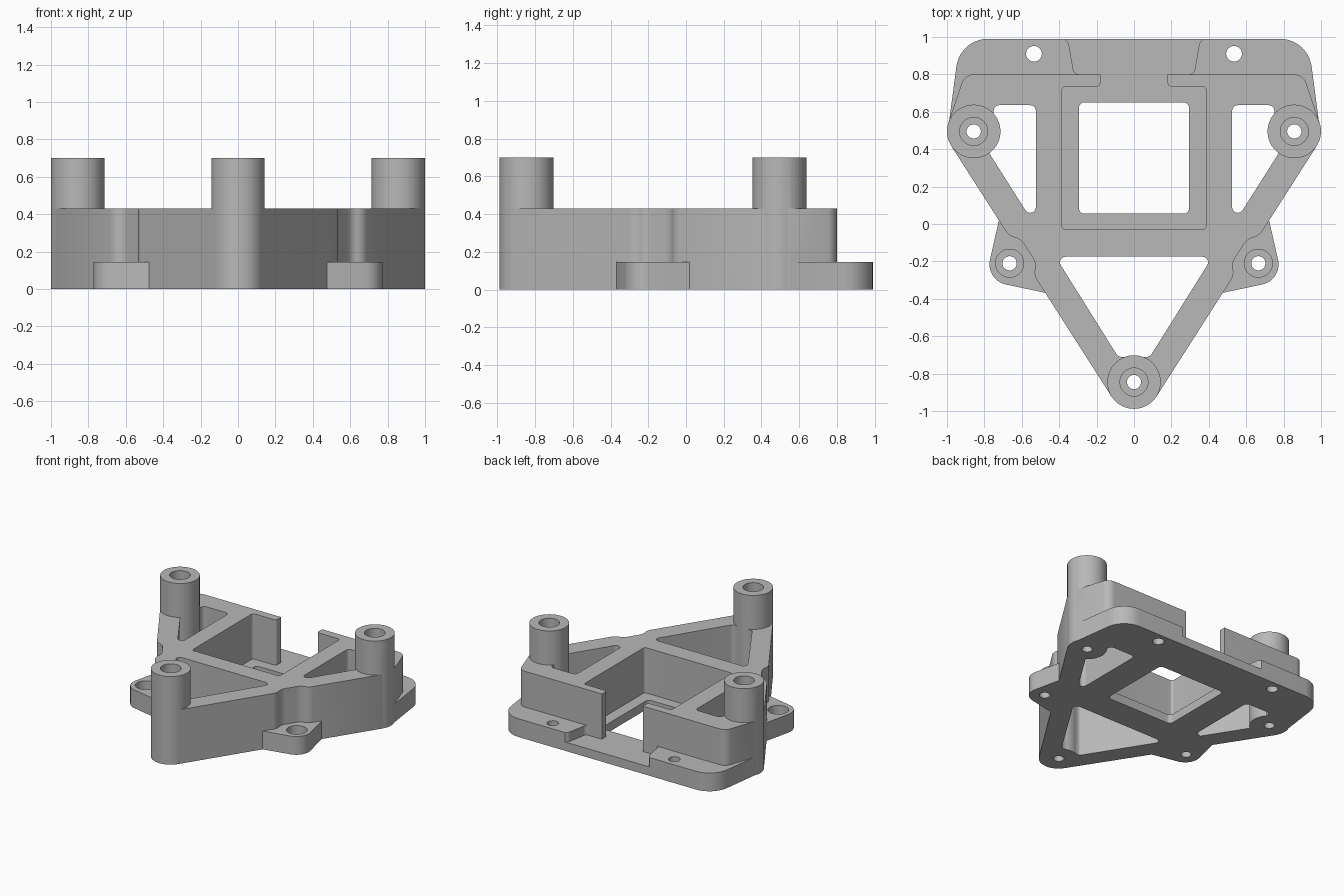
import bpy, bmesh, math
from mathutils import Vector

if "Cube" in bpy.data.objects:
    bpy.data.objects.remove(bpy.data.objects["Cube"], do_unlink=True)

TOP, FLANGE, FLOOR, POST = 0.43, 0.145, 0.07, 0.7
POSTS = [(0.857, 0.495), (-0.857, 0.495), (0, -0.845)]
EARS = [(0.665, -0.21), (-0.665, -0.21)]


def rounded(points, steps=10):
    """Closed outline from (x, y, radius) corners."""
    out, n = [], len(points)
    for i, (x, y, r) in enumerate(points):
        p = Vector((x, y))
        if not r:
            out.append(p)
            continue
        a = (Vector(points[i - 1][:2]) - p).normalized()
        b = (Vector(points[(i + 1) % n][:2]) - p).normalized()
        half = a.angle(b) / 2
        centre = p + (a + b).normalized() * (r / math.sin(half))
        start = p + a * (r / math.tan(half)) - centre
        end = p + b * (r / math.tan(half)) - centre
        sweep = math.pi - 2 * half
        for k in range(steps + 1):
            t = k / steps
            out.append(centre + (start * math.sin((1 - t) * sweep)
                                 + end * math.sin(t * sweep)) / math.sin(sweep))
    return out


def circle(c, r, n=48):
    return [Vector((c[0] + r * math.cos(math.tau * i / n),
                    c[1] + r * math.sin(math.tau * i / n))) for i in range(n)]


def flip(points):
    return [(-x, y, r) for x, y, r in reversed(points)]


def prism(name, outline, z0, z1):
    bm = bmesh.new()
    face = bm.faces.new([bm.verts.new((p.x, p.y, z0)) for p in outline])
    ext = bmesh.ops.extrude_face_region(bm, geom=[face], use_keep_orig=True)
    for v in ext["geom"]:
        if isinstance(v, bmesh.types.BMVert):
            v.co.z = z1
    bmesh.ops.recalc_face_normals(bm, faces=bm.faces)
    mesh = bpy.data.meshes.new(name)
    bm.to_mesh(mesh)
    bm.free()
    ob = bpy.data.objects.new(name, mesh)
    bpy.context.collection.objects.link(ob)
    return ob


def combine(target, operation, outline, z0, z1):
    tool = prism("tool", outline, z0, z1)
    tool.hide_render = True
    mod = target.modifiers.new("combine", "BOOLEAN")
    mod.operation, mod.object, mod.solver = operation, tool, "EXACT"
    bpy.context.view_layer.objects.active = target
    bpy.ops.object.modifier_apply(modifier=mod.name)
    bpy.data.objects.remove(tool, do_unlink=True)


# Raised frame, with a screw-head recess in each slanted side
edge, u = Vector((0.1205, -0.922)), Vector((0.539, 0.843))
inward = Vector((-0.843, 0.539))
half = [(edge.x, edge.y, 0)]
for t, depth in ((-0.125, 0), (-0.075, 0.045), (0.075, 0.045), (0.125, 0)):
    p = edge + u * (0.894 + t) + inward * depth
    half.append((p.x, p.y, 0.08))
half += [(0.9775, 0.418, 0), (0.993, 0.54, 0), (0.905, 0.8, 0.07)]
frame = prism("mounting_frame", rounded(half + flip(half)), 0, TOP)

# Back flange and side ears
plate = [(0.995, 0.5, 0), (0.93, 0.99, 0.17)]
combine(frame, "UNION", rounded(plate + flip(plate)), 0, FLANGE)
ear = [(0.72, 0.03, 0), (0.62, 0, 0), (0.5, -0.2, 0), (0.455, -0.372, 0),
       (0.795, -0.3, 0.11)]
for pts in (ear, flip(ear)):
    combine(frame, "UNION", rounded(pts), 0, FLANGE)

# Centre pocket, open to the back, then the shallow channel in the flange
pocket = [(0.385, -0.03, 0.02), (0.385, 0.735, 0.02), (0.18, 0.735, 0.02),
          (0.18, 0.8, 0.02), (0.295, 0.8, 0.03), (0.33, 0.81, 0)]
pocket = pocket[:3] + [(0.18, 0.85, 0)]
combine(frame, "DIFFERENCE", rounded(pocket + flip(pocket)), FLOOR, 1)
channel = [(0.15, 0.8, 0), (0.32, 0.8, 0.03), (0.35, 0.97, 0.04), (0.4, 1.02, 0)]
combine(frame, "DIFFERENCE", rounded(channel + flip(channel)), FLOOR, 1)

# Through openings: window, front triangle, side triangles
window = [(0.295, 0.055, 0.03), (0.295, 0.65, 0.03)]
front = [(0.085, -0.71, 0.03), (0.42, -0.175, 0.03)]
side = [(0.525, 0.635, 0.03), (0.525, 0.06, 0.03), (0.572, 0.06, 0.03),
        (0.8, 0.42, 0), (0.8, 0.5, 0), (0.75, 0.5, 0), (0.75, 0.635, 0.03)]
for pts in (window + flip(window), front + flip(front), side, flip(side)):
    combine(frame, "DIFFERENCE", rounded(pts), -1, 1)

# Posts, then counterbored screw holes
for c in POSTS:
    combine(frame, "UNION", circle(c, 0.143, 64), 0, POST)
for c, floor in [(c, FLANGE) for c in POSTS] + [(c, FLOOR) for c in EARS]:
    combine(frame, "DIFFERENCE", circle(c, 0.075), floor, 1)
    combine(frame, "DIFFERENCE", circle(c, 0.038), -1, 1)
for x in (-0.535, 0.535):
    combine(frame, "DIFFERENCE", circle((x, 0.91), 0.042), -1, 1)

# Grey plastic
grey = bpy.data.materials.new("grey_plastic")
grey.use_nodes = True
colour = (0.48, 0.48, 0.48, 1)
grey.diffuse_color = colour
grey.node_tree.nodes["Principled BSDF"].inputs["Base Color"].default_value = colour
frame.data.materials.clear()
frame.data.materials.append(grey)
for f in frame.data.polygons:
    f.material_index = 0

bpy.ops.object.select_all(action="DESELECT")
frame.select_set(True)
bpy.context.view_layer.objects.active = frame
bpy.ops.object.shade_smooth_by_angle(angle=math.radians(30))
